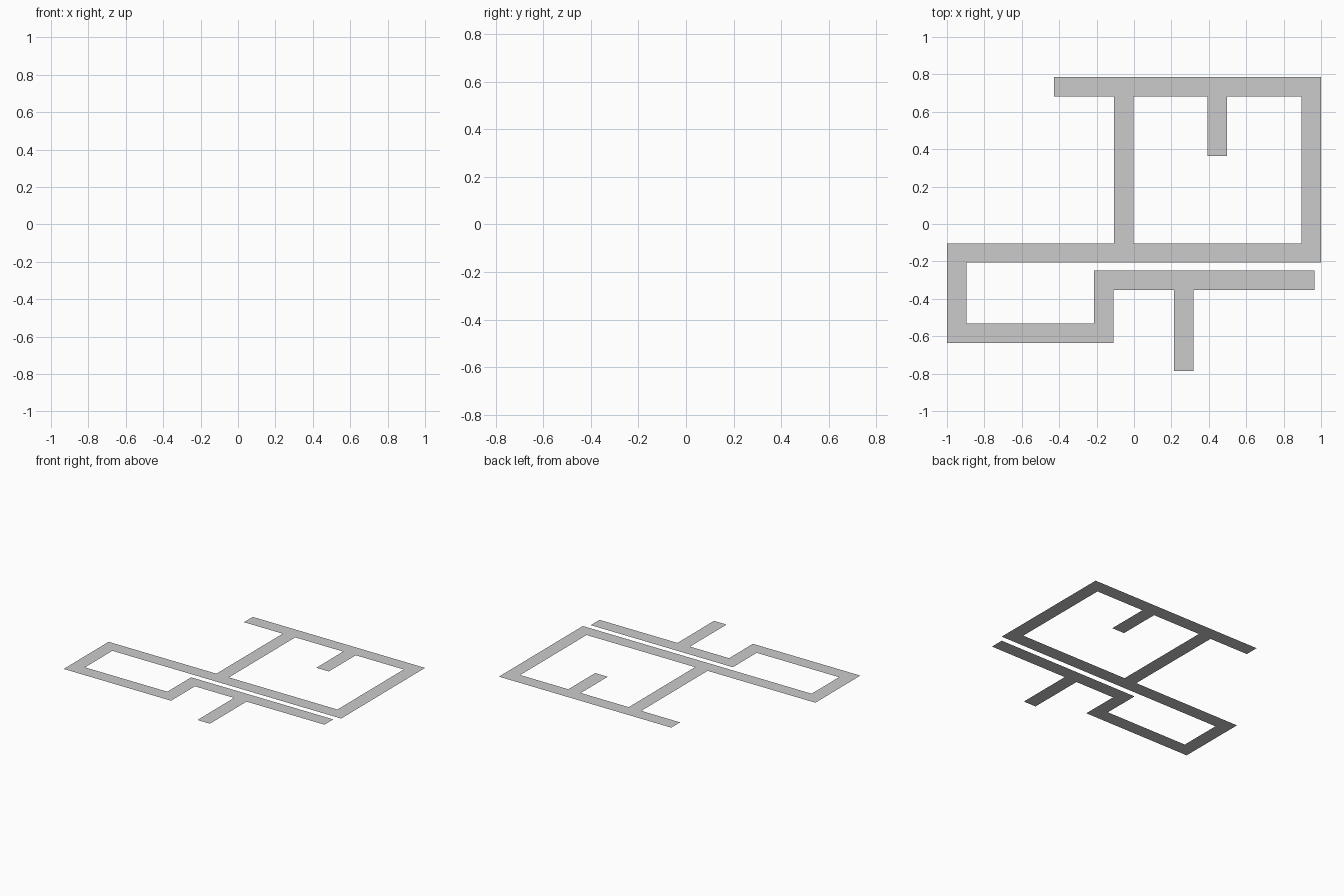
import bpy, bmesh

if "Cube" in bpy.data.objects:
    bpy.data.objects.remove(bpy.data.objects["Cube"])

W = 0.104  # corridor width


def along_x(x0, x1, y):
    """Corridor running in x, y is its lower edge."""
    return (x0, x1, y, round(y + W, 4))


def along_y(x, y0, y1):
    """Corridor running in y, x is its left edge."""
    return (x, round(x + W, 4), y0, y1)


# Corridors of the flat plan
corridors = [
    along_x(-0.428, 1.0, 0.682),       # top corridor
    along_y(-0.107, -0.207, 0.786),    # middle link
    along_y(0.394, 0.364, 0.786),      # short upper stub
    along_y(0.896, -0.207, 0.786),     # right side
    along_x(-1.0, 1.0, -0.207),        # long central corridor
    along_y(-1.0, -0.635, -0.103),     # left side
    along_x(-1.0, -0.11, -0.635),      # lower left corridor
    along_y(-0.214, -0.635, -0.249),   # step up
    along_x(-0.214, 0.964, -0.353),    # lower right corridor
    along_y(0.214, -0.786, -0.249),    # lower stub
]

# Join all corridors into one seamless sheet on a shared grid
xs = sorted({v for c in corridors for v in c[:2]})
ys = sorted({v for c in corridors for v in c[2:]})
bm = bmesh.new()
verts = {}


def vert(x, y):
    if (x, y) not in verts:
        verts[x, y] = bm.verts.new((x, y, 0))
    return verts[x, y]


for x0, x1 in zip(xs, xs[1:]):
    for y0, y1 in zip(ys, ys[1:]):
        cx, cy = (x0 + x1) / 2, (y0 + y1) / 2
        if any(a < cx < b and c < cy < d for a, b, c, d in corridors):
            bm.faces.new([vert(x0, y0), vert(x1, y0), vert(x1, y1), vert(x0, y1)])

mesh = bpy.data.meshes.new("corridor_plan")
bm.to_mesh(mesh)
bm.free()

grey = bpy.data.materials.new("light grey")
grey.diffuse_color = (0.6, 0.6, 0.6, 1)
grey.use_nodes = True
grey.node_tree.nodes["Principled BSDF"].inputs["Base Color"].default_value = grey.diffuse_color
mesh.materials.append(grey)
plan = bpy.data.objects.new("corridor_plan", mesh)
bpy.context.collection.objects.link(plan)
